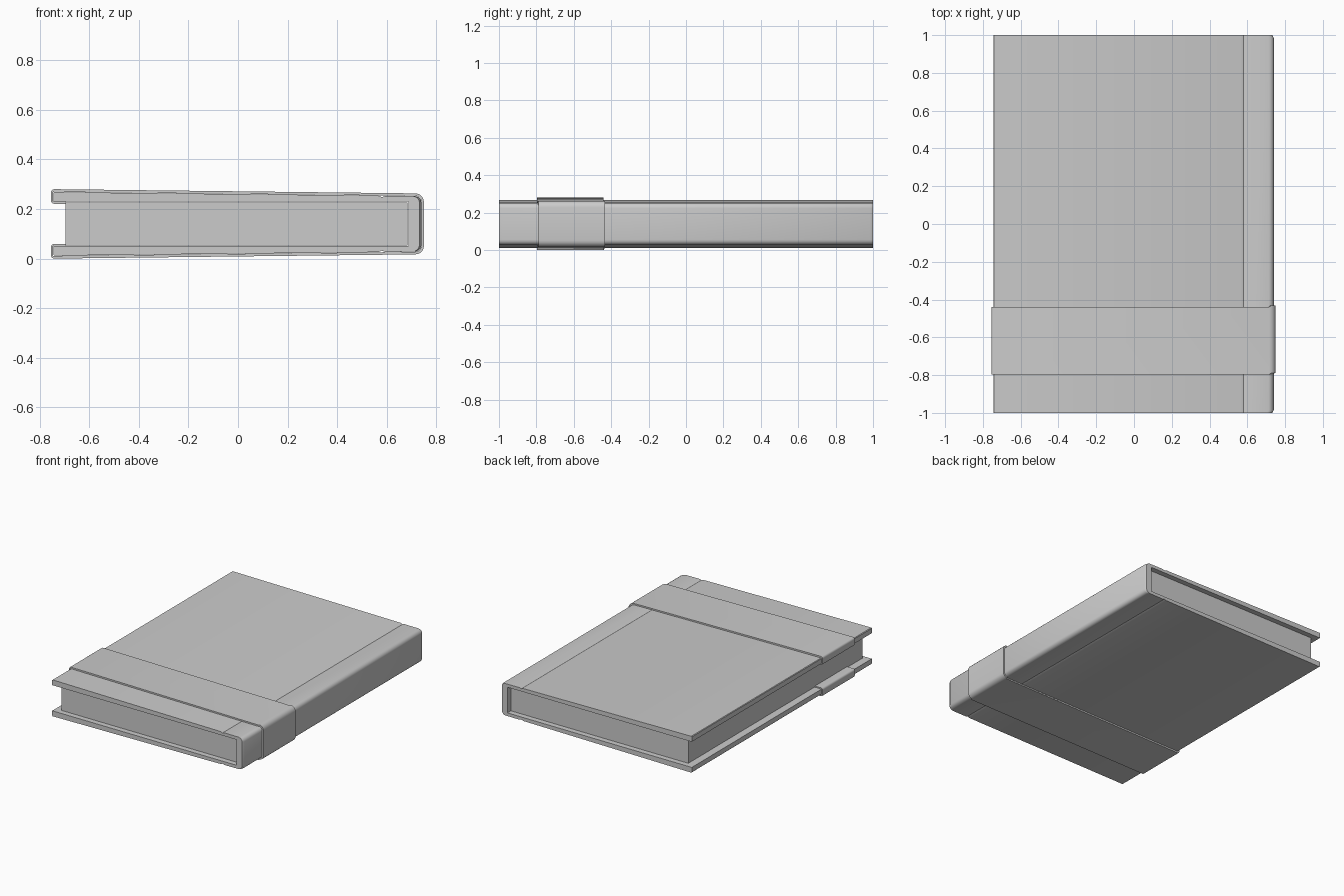
import bpy, bmesh, math

if "Cube" in bpy.data.objects:
    bpy.data.objects.remove(bpy.data.objects["Cube"])

MID = 0.14  # height of the mirror plane through the book


def arc(cx, cz, r, a0, a1, n=5):
    return [(cx + r * math.cos(math.radians(a0 + (a1 - a0) * i / n)),
             cz + r * math.sin(math.radians(a0 + (a1 - a0) * i / n))) for i in range(n + 1)]


def mirrored(upper):
    """Complete an upper half path with its reflection below MID."""
    return upper + [(x, -z) for x, z in reversed(upper)]


def loft(name, outline, stations):
    """Skin an xz outline along y; each station maps (x, z) to a point."""
    bm = bmesh.new()
    rings = [[bm.verts.new(f(x, z)) for x, z in outline] for f in stations]
    n = len(outline)
    for a, b in zip(rings, rings[1:]):
        for i in range(n):
            j = (i + 1) % n
            bm.faces.new((a[i], a[j], b[j], b[i]))
    bm.faces.new(rings[0])
    bm.faces.new(rings[-1])
    bmesh.ops.recalc_face_normals(bm, faces=bm.faces)
    mesh = bpy.data.meshes.new(name)
    bm.to_mesh(mesh)
    bm.free()
    ob = bpy.data.objects.new(name, mesh)
    bpy.context.collection.objects.link(ob)
    bpy.context.view_layer.objects.active = ob
    ob.select_set(True)
    bpy.ops.object.shade_smooth_by_angle(angle=math.radians(30))
    ob.select_set(False)
    return ob


# Cover: tapered boards, hinge grooves and rounded spine in one U profile
cover_outer = ([(-0.745, 0.09), (-0.745, 0.124), (-0.741, 0.128),
                (0.565, 0.114), (0.58, 0.108), (0.595, 0.113)]
               + arc(0.712, 0.084, 0.028, 90, 0))
cover_inner = [(-0.745, 0.09), (0.688, 0.09)]
cover_path = mirrored(cover_outer) + mirrored(cover_inner)[::-1]
# drop the points shared by the inside and outside paths
cover_path = list(dict.fromkeys(cover_path))


def cover_station(y, pull):
    return lambda x, z: (x - (pull if x > 0.7 else 0), y, z + MID)


loft("cover", cover_path, [cover_station(-1, 0.008), cover_station(-0.985, 0),
                           cover_station(0.985, 0), cover_station(1, 0.008)])

# Page block, set back from the board edges
loft("pages", [(-0.695, -0.087), (0.684, -0.087), (0.684, 0.087), (-0.695, 0.087)],
     [lambda x, z: (x, -0.967, z + MID), lambda x, z: (x, 0.967, z + MID)])

# Paper band, folded over the fore edges of both boards
band_outer = ([(-0.695, 0.081)] + arc(-0.741, 0.095, 0.014, 270, 180, 4)
              + arc(-0.741, 0.126, 0.014, 180, 91, 4)
              + arc(0.715, 0.088, 0.035, 90, 0))
band_inner = ([(-0.695, 0.0895), (-0.746, 0.0895), (-0.746, 0.129), (0.58, 0.1145)]
              + arc(0.712, 0.084, 0.029, 90, 0))
band_path = mirrored(band_outer) + mirrored(band_inner)[::-1]


def band_station(y):
    return lambda x, z: (x, y + (0.008 if x > 0.72 else 0), z + MID)


loft("band", band_path, [band_station(-0.797), band_station(-0.44)])
